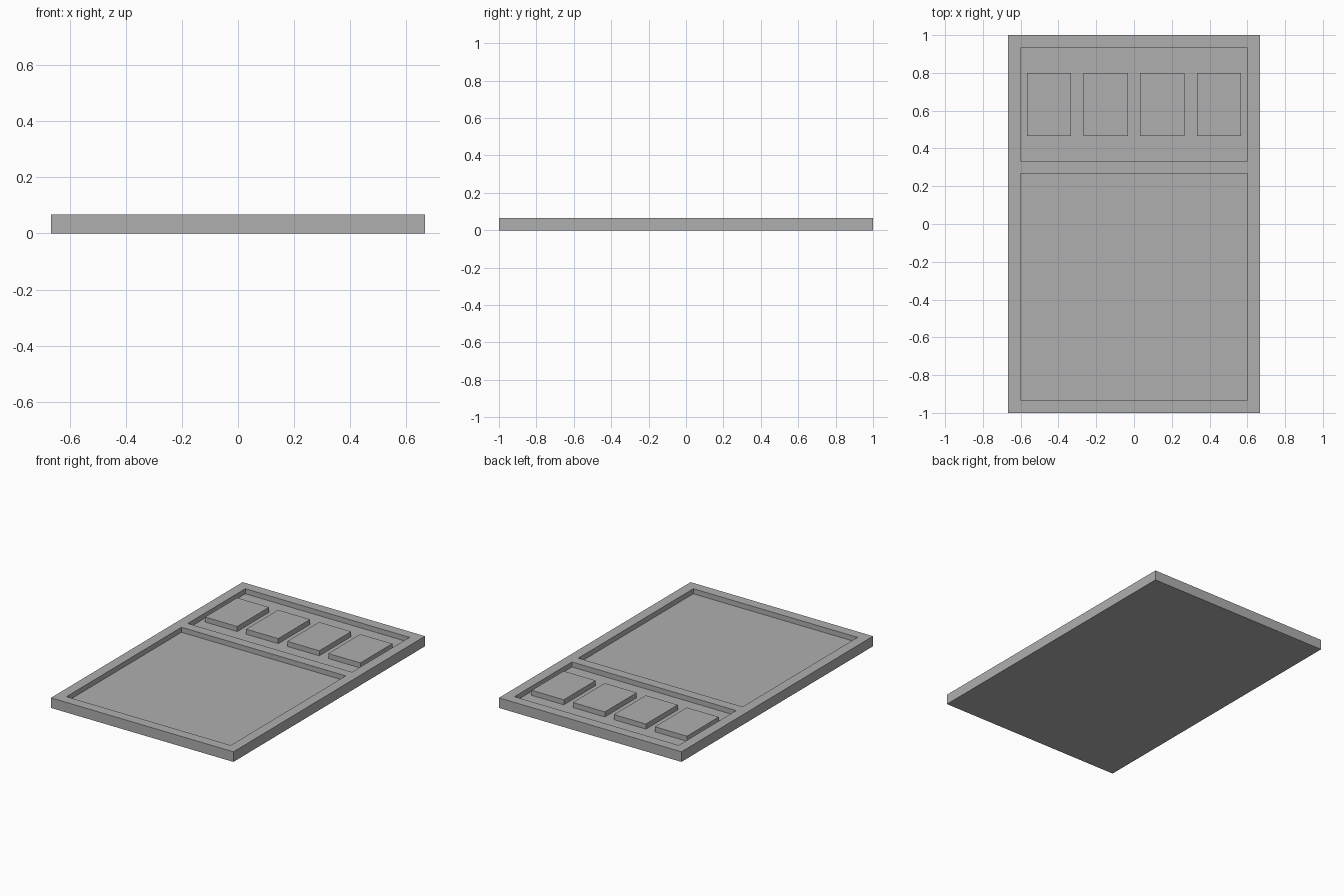
import bpy

if "Cube" in bpy.data.objects:
    bpy.data.objects.remove(bpy.data.objects["Cube"], do_unlink=True)

HEIGHT = 1 / 15
FLOOR = HEIGHT / 2

grey = bpy.data.materials.new("plain_grey")
grey.use_nodes = True
colour = (0.43, 0.43, 0.43, 1)
grey.diffuse_color = colour
grey.node_tree.nodes["Principled BSDF"].inputs["Base Color"].default_value = colour


def box(name, x, y, z):
    """Box spanning the (low, high) range on each axis."""
    spans = (x, y, z)
    bpy.ops.mesh.primitive_cube_add(size=1, location=[(a + b) / 2 for a, b in spans])
    ob = bpy.context.object
    ob.name = name
    ob.scale = [b - a for a, b in spans]
    bpy.ops.object.transform_apply(location=False, rotation=False, scale=True)
    ob.data.materials.append(grey)
    return ob


# Slab with two shallow trays cut into its top
panel = box("panel", (-2 / 3, 2 / 3), (-1, 1), (0, HEIGHT))
cutters = []
for name, y in (("large_tray_cutter", (-0.933, 0.267)),
                ("small_tray_cutter", (0.333, 0.933))):
    cutter = box(name, (-0.6, 0.6), y, (FLOOR, 2 * HEIGHT))
    cutter.hide_render = True
    cutters.append(cutter)
    cut = panel.modifiers.new(name, "BOOLEAN")
    cut.operation = "DIFFERENCE"
    cut.solver = "EXACT"
    cut.object = cutter

# Make the cuts permanent and drop the cutters
bpy.context.view_layer.objects.active = panel
for modifier in list(panel.modifiers):
    bpy.ops.object.modifier_apply(modifier=modifier.name)
for cutter in cutters:
    bpy.data.objects.remove(cutter, do_unlink=True)

# Row of four raised tiles standing in the small tray
for i in range(4):
    centre = -0.45 + 0.3 * i
    box(f"tile_{i + 1}", (centre - 0.117, centre + 0.117), (0.467, 0.8), (FLOOR, HEIGHT))
